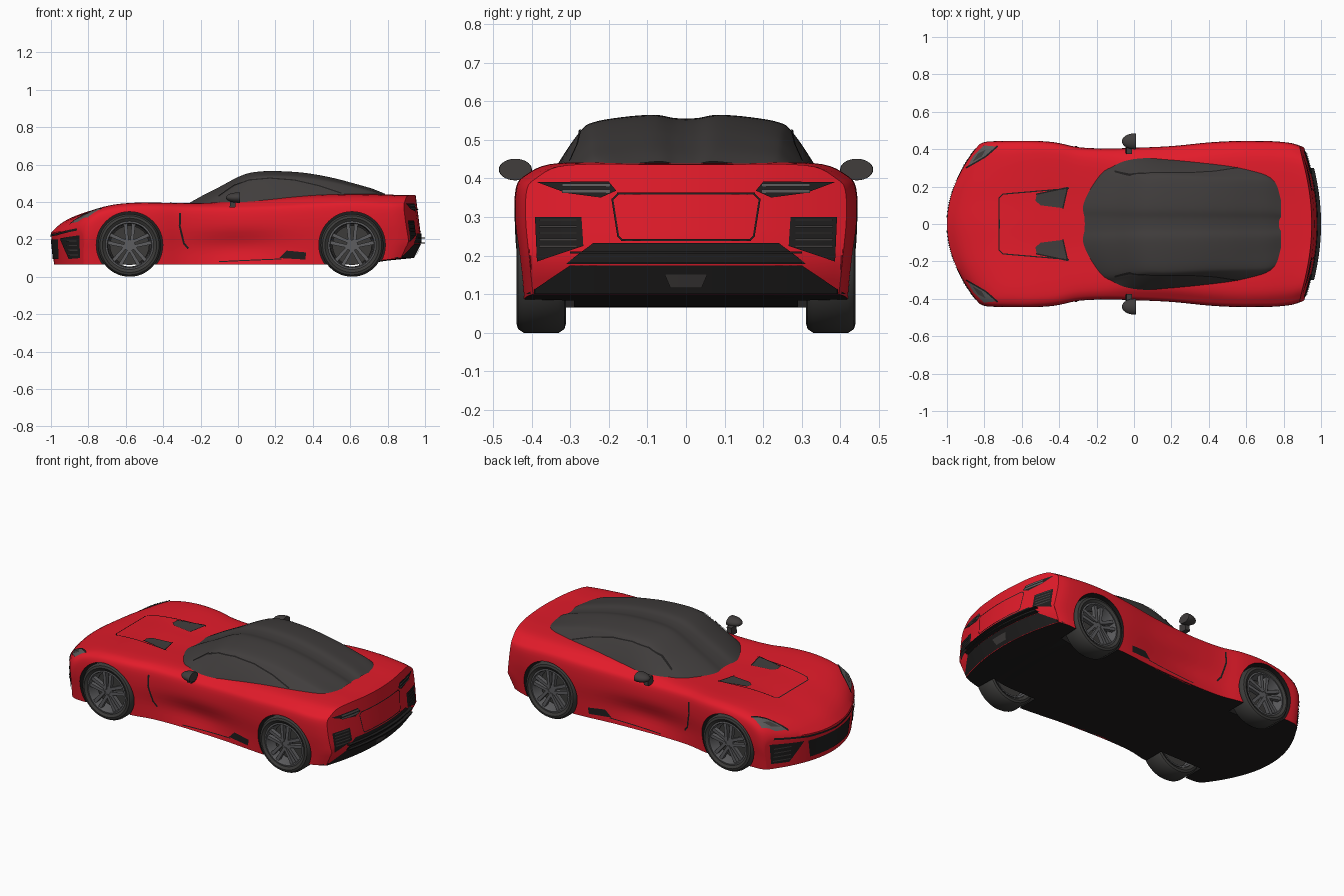
import bpy, bmesh, math
from mathutils import Vector
from mathutils.bvhtree import BVHTree

if "Cube" in bpy.data.objects:
    bpy.data.objects.remove(bpy.data.objects["Cube"])


def material(name, rgb):
    m = bpy.data.materials.new(name)
    m.diffuse_color = (*rgb, 1)
    m.use_nodes = True
    m.node_tree.nodes["Principled BSDF"].inputs["Base Color"].default_value = m.diffuse_color
    return m


RED = material("red paint", (0.76, 0.011, 0.023))
BLACK = material("black trim", (0.014, 0.013, 0.013))
GLASS = material("dark grey roof and glass", (0.052, 0.047, 0.046))
TYRE = material("tyre rubber", (0.045, 0.044, 0.042))
RIM = material("rim grey", (0.11, 0.11, 0.115))
LAMP = material("lamp grey", (0.11, 0.105, 0.105))
WHEELS, R = (-0.58, 0.61), 0.168


def spline(rows, t):
    """Smooth interpolation of table rows keyed by their first column."""
    i = max(k for k in range(len(rows) - 1) if rows[k][0] <= t or k == 0)
    a, b = rows[i], rows[i + 1]
    p, n = rows[max(i - 1, 0)], rows[min(i + 2, len(rows) - 1)]
    h = b[0] - a[0]
    u = (t - a[0]) / h
    out = []
    for k in range(1, len(a)):
        ma = (b[k] - p[k]) / (b[0] - p[0]) * h
        mb = (n[k] - a[k]) / (n[0] - a[0]) * h
        out.append((2*u**3 - 3*u*u + 1)*a[k] + (u**3 - 2*u*u + u)*ma
                   + (3*u*u - 2*u**3)*b[k] + (u**3 - u*u)*mb)
    return out


def add_grid(bm, rows):
    vs = [[bm.verts.new(p) for p in r] for r in rows]
    for r, s in zip(vs, vs[1:]):
        for j in range(len(r) - 1):
            bm.faces.new((r[j], r[j + 1], s[j + 1], s[j]))


def prism(bm, pts, y0, y1):
    """Extrude an (x, z) outline along y."""
    lo = [bm.verts.new((x, y0, z)) for x, z in pts]
    hi = [bm.verts.new((x, y1, z)) for x, z in pts]
    bm.faces.new(lo)
    bm.faces.new(hi)
    for i in range(len(pts)):
        j = (i + 1) % len(pts)
        bm.faces.new((lo[i], lo[j], hi[j], hi[i]))


def weld(bm):
    bmesh.ops.remove_doubles(bm, verts=bm.verts, dist=1e-5)
    bmesh.ops.recalc_face_normals(bm, faces=bm.faces)


def finish(bm, name, mats, mirror=False, smooth=35):
    if mirror:
        dup = bmesh.ops.duplicate(bm, geom=bm.verts[:] + bm.edges[:] + bm.faces[:])["geom"]
        for v in dup:
            if isinstance(v, bmesh.types.BMVert):
                v.co.y *= -1
        bmesh.ops.reverse_faces(bm, faces=[f for f in dup if isinstance(f, bmesh.types.BMFace)])
    me = bpy.data.meshes.new(name)
    bm.to_mesh(me)
    bm.free()
    ob = bpy.data.objects.new(name, me)
    bpy.context.collection.objects.link(ob)
    for m in mats:
        me.materials.append(m)
    bpy.ops.object.select_all(action='DESELECT')
    ob.select_set(True)
    bpy.context.view_layer.objects.active = ob
    if smooth:
        bpy.ops.object.shade_smooth_by_angle(angle=math.radians(smooth))
    return ob


def clamp(v):
    return min(max(v, 0), 1)


# Body shell: x, half width, bottom, shoulder height, centre height
BODY = [(-1, .425, .066, .265, .235), (-.96, .435, .066, .30, .275), (-.9, .44, .066, .325, .312),
        (-.8, .442, .066, .355, .35), (-.68, .444, .066, .375, .377), (-.55, .445, .066, .387, .388),
        (-.42, .435, .066, .387, .388), (-.3, .41, .066, .382, .387), (-.15, .402, .066, .38, .39),
        (0, .405, .066, .382, .41), (.2, .415, .066, .39, .425), (.4, .435, .066, .402, .437),
        (.55, .443, .066, .41, .44), (.7, .443, .07, .41, .44), (.8, .44, .085, .405, .438),
        (.9, .43, .095, .402, .435), (.95, .415, .10, .402, .436)]


def body_warp(x, y, z):
    """Round the nose and tail in plan and rake their faces."""
    n, t = clamp((-.6 - x) / .4) ** 1.5, clamp((x - .55) / .4) ** 1.5
    x += n * (.95 * y * y + .1 * max(0, .23 - z))
    x += t * (.13 * (.435 - max(z, .19)) - .5 * max(0, .19 - z) - .42 * y * y)
    return Vector((x, y, z))


def body_section(x):
    w, zb, zs, zt = spline(BODY, x)
    h, d = zs - zb, zt - zs
    scoop = .022 * math.exp(-x * x / .06)
    key = [(0, .955*w, zb), (1, .975*w - scoop, zb + .3*h), (2, w, zb + .62*h), (3, .993*w, zb + .9*h),
           (4, .93*w, zs), (5, .8*w, zs + .6*d + .008), (6, .55*w, zs + .9*d + .005),
           (7, .28*w, zt), (8, 0, zt)]
    top = [spline(key, 8 * i / 32) for i in range(33)]
    return top, [(min(y, .955*w), zb) for y, z in top]


bm = bmesh.new()
xs = [-1 + 1.95 * i / 72 for i in range(73)]
secs = [body_section(x) for x in xs]
for s in (1, -1):
    for part in (0, 1):
        add_grid(bm, [[body_warp(x, s*y, z) for y, z in sec[part]] for x, sec in zip(xs, secs)])
    for e in (0, -1):
        add_grid(bm, [[body_warp(xs[e], s*(a[0] + (b[0] - a[0])*k/8), a[1] + (b[1] - a[1])*k/8)
                       for a, b in zip(*secs[e])] for k in range(9)])
weld(bm)
body_bvh = BVHTree.FromBMesh(bm)
body = finish(bm, "body", [RED, BLACK], smooth=None)

# Wheel arches cut out of the body
bm = bmesh.new()
for wx in WHEELS:
    ring = [(wx + .178*math.cos(a*math.tau/48), .17 + .178*math.sin(a*math.tau/48)) for a in range(48)]
    prism(bm, ring, .29, .6)
bmesh.ops.recalc_face_normals(bm, faces=bm.faces)
cutter = finish(bm, "arch_cutter", [], mirror=True, smooth=None)
cutter.hide_render = True
mod = body.modifiers.new("arches", 'BOOLEAN')
mod.object, mod.operation, mod.solver = cutter, 'DIFFERENCE', 'EXACT'
bpy.context.view_layer.objects.active = body
bpy.ops.object.modifier_apply(modifier="arches")
bpy.data.objects.remove(cutter)
for p in body.data.polygons:
    c, n = p.center, p.normal
    in_arch = any(math.hypot(c.x - wx, c.z - .17) < .184 for wx in WHEELS)
    p.material_index = int(n.z < -.6 and c.z < .12 or in_arch and (abs(n.y) < .5 or abs(c.y) < .32))
body.select_set(True)
bpy.context.view_layer.objects.active = body
bpy.ops.object.shade_smooth_by_angle(angle=math.radians(35))

# Cabin: x, base half width, roof half width, height
CABIN = [(-.3, .345, .32, .372), (-.2, .355, .31, .428), (-.1, .365, .295, .478), (0, .37, .28, .53),
         (.07, .37, .275, .553), (.18, .365, .275, .561), (.35, .362, .268, .552), (.5, .36, .262, .526),
         (.62, .348, .258, .495), (.72, .315, .25, .466), (.785, .26, .22, .44)]


def cabin_section(x):
    wb, wr, z = spline(CABIN, x)
    e = .04 - .02 * clamp((x - .4) / .35)
    key = [(0, wb, .37), (1, (wb + wr)/2 + .008, (.365 - e + z)/2), (2, wr, z - e), (3, .88*wr, z - .4*e),
           (4, .6*wr, z - .002), (5, .3*wr, z + .004), (6, .12*wr, z - .004), (7, 0, z - .006)]
    return [spline(key, 7 * i / 28) for i in range(29)]


bm = bmesh.new()
for s in (1, -1):
    add_grid(bm, [[(x + y * y * clamp((.15 - x) / .45), s * y, z) for y, z in cabin_section(x)]
                  for x in [-.3 + 1.085 * i / 40 for i in range(41)]])
weld(bm)
cabin_bvh = BVHTree.FromBMesh(bm)
finish(bm, "cabin", [GLASS])


def stroke(path, w):
    """Quads of width w along a 2D path."""
    quads = []
    for a, b in zip(path, path[1:]):
        a, b = Vector(a), Vector(b)
        d = (b - a).normalized() * w / 2
        n = Vector((-d.y, d.x))
        a, b = a - d, b + d
        quads.append([a + n, b + n, b - n, a - n])
    return quads


def plate(name, polys, axis, mat, bvh=None, off=.004, mirror=True):
    """Project 2D outlines onto a surface as a thin skin, seen from the given axis."""
    i, s = "xyz".index(axis[1]), (1 if axis[0] == "+" else -1)
    u, v = [k for k in range(3) if k != i]
    out = Vector([s if k == i else 0 for k in range(3)])
    bm = bmesh.new()
    for poly in polys:
        vs = []
        for p in poly:
            co = Vector((0, 0, 0))
            co[u], co[v] = p[0], p[1]
            vs.append(bm.verts.new(co))
        bm.faces.new(vs)
    for ax in (u, v):
        lo, hi = min(p.co[ax] for p in bm.verts), max(p.co[ax] for p in bm.verts)
        no = Vector([float(k == ax) for k in range(3)])
        for k in range(1, int((hi - lo) / .02) + 1):
            bmesh.ops.bisect_plane(bm, geom=bm.verts[:] + bm.edges[:] + bm.faces[:],
                                   plane_co=no * (lo + k * .02), plane_no=no)
    miss = []
    for p in bm.verts:
        hit, n, _, _ = (bvh or body_bvh).ray_cast(p.co + out * 2, -out)
        if hit is None:
            miss.append(p)
        else:
            p.co = hit + n * off
    bmesh.ops.delete(bm, geom=miss, context='VERTS')
    bm.normal_update()
    bmesh.ops.reverse_faces(bm, faces=[f for f in bm.faces if f.normal.dot(out) < 0])
    finish(bm, name, [mat], mirror)


def slats(y0, y1, z0, z1, n, w=.009):
    zs = [z0 + (z1 - z0) * (k + .5) / n for k in range(n)]
    return [q for z in zs for q in stroke([(y0, z), (y1, z)], w)]


# Front: grille, corner vents, headlights, hood line
plate("front_grille", [[(-.2, .2), (-.18, .095), (.18, .095), (.2, .2)]], "-x", BLACK, mirror=False)
plate("front_vent", [[(.225, .205), (.3, .095), (.39, .1), (.405, .222)]], "-x", BLACK)
plate("front_vent_slats", slats(.3, .38, .105, .205, 4, .006), "-x", GLASS, off=.008)
plate("nose_seam", stroke([(0, .218), (.2, .228), (.38, .252)], .012), "-x", BLACK)
plate("headlight", [[(-.89, .30), (-.855, .365), (-.8, .418), (-.73, .412), (-.79, .36)]], "+z", LAMP)
plate("headlight_edge", stroke([(-.89, .30), (-.79, .36), (-.73, .412)], .008), "+z", BLACK, off=.006)
plate("headlight_core", [[(-.86, .33), (-.83, .375), (-.79, .395), (-.81, .36)]], "+z", GLASS, off=.007)
plate("hood_seam", stroke([(-.35, .19), (-.7, .16), (-.72, .14), (-.72, 0)], .006), "+z", BLACK)
plate("hood_vent", [[(-.52, .16), (-.355, .195), (-.38, .085), (-.5, .1), (-.527, .125)]], "+z", GLASS)
plate("hood_vent_edge", stroke([(-.52, .16), (-.355, .195), (-.38, .085)], .007), "+z", BLACK, off=.006)

# Sides: fender slot, sill inlet, window frame
plate("fender_slot", stroke([(-.31, .335), (-.312, .27), (-.29, .18), (-.27, .155)], .01), "+y", BLACK)
plate("sill_inlet", [[(.22, .1), (.36, .092), (.365, .13), (.26, .14)]], "+y", BLACK)
plate("sill_seam", stroke([(-.1, .08), (.23, .095)], .005), "+y", BLACK)
plate("window_frame", stroke([(-.1, .43), (-.02, .485), (.06, .515), (.17, .525), (.3, .515), (.43, .485),
                              (.55, .445)], .006), "+y", BLACK, cabin_bvh)

# Rear: lamps, vents, panel seam, bar, diffuser
plate("tail_lamp", [[(.18, .368), (.2, .392), (.385, .39), (.31, .362), (.22, .35)]], "+x", BLACK)
plate("tail_lamp_strips", slats(.2, .315, .358, .39, 2, .009), "+x", LAMP, off=.008)
plate("rear_vent", [[(.27, .3), (.265, .225), (.385, .185), (.39, .3)]], "+x", BLACK)
plate("rear_vent_slats", slats(.285, .375, .215, .3, 5, .006), "+x", GLASS, off=.008)
plate("rear_panel_seam", stroke([(0, .36), (.175, .36), (.19, .345), (.175, .25), (.165, .24), (0, .24)],
                                .005), "+x", BLACK)
plate("rear_bar", [[(-.31, .18), (.31, .18), (.24, .232), (-.24, .232)]], "+x", BLACK, mirror=False)
plate("rear_diffuser", [[(-.41, .102), (.41, .102), (.3, .176), (-.3, .176)]], "+x", BLACK, mirror=False)
plate("rear_recess", [[(-.055, .155), (-.04, .12), (.04, .12), (.055, .155)]], "+x", GLASS, off=.008,
      mirror=False)
bm = bmesh.new()
for z in (.178, .205):
    for k in range(20):
        y0, y1 = -.3 + .03 * k, -.27 + .03 * k
        e0, e1 = 1 - .42 * y0 * y0, 1 - .42 * y1 * y1
        for dz in (0, .006):
            add_grid(bm, [[(.9, y0, z + dz), (.9, y1, z + dz)], [(e0, y0, z + dz), (e1, y1, z + dz)]])
        add_grid(bm, [[(e0, y0, z), (e1, y1, z)], [(e0, y0, z + .006), (e1, y1, z + .006)]])
weld(bm)
finish(bm, "rear_lips", [BLACK])


def lathe(bm, prof, wx, n=48):
    add_grid(bm, [[(wx + r*math.cos(a*math.tau/n), .375 + y, R + r*math.sin(a*math.tau/n)) for r, y in prof]
                  for a in range(n + 1)])


# Wheels: tyres, rims with five split spokes, brake discs
tyre, rim, disc = bmesh.new(), bmesh.new(), bmesh.new()
for wx in WHEELS:
    lathe(tyre, [(.126, .052), (.145, .064), (.158, .06), (R, .045), (R, -.045), (.158, -.06),
                 (.145, -.064), (.126, -.052), (.126, .052)], wx)
    lathe(rim, [(.129, .056), (.12, .058), (.115, .045), (.113, -.05), (.125, -.053)], wx)
    for bm, r, y0, y1 in ((rim, .03, .015, .045), (disc, .106, -.02, -.005)):
        prism(bm, [(wx + r*math.cos(a*math.tau/24), R + r*math.sin(a*math.tau/24)) for a in range(24)],
              .375 + y0, .375 + y1)
    for k in range(5):
        a = math.radians(90 + 72 * k)
        d, n = Vector((math.cos(a), math.sin(a))), Vector((-math.sin(a), math.cos(a)))
        for s in (1, -1):
            pts = [d*.015 + n*s*.004, d*.015 + n*s*.02, d*.117 + n*s*.032, d*.12 + n*s*.012]
            prism(rim, [(wx + p.x, R + p.y) for p in pts], .40, .425)
for bm, name, mat in ((tyre, "tyres", TYRE), (rim, "rims", RIM), (disc, "brake_discs", TYRE)):
    weld(bm)
    finish(bm, name, [mat], mirror=True)

# Door mirrors: flat-backed shells on short stalks
bm = bmesh.new()
bmesh.ops.create_uvsphere(bm, u_segments=24, v_segments=14, radius=1)
for v in bm.verts:
    v.co = Vector((.005 + .07 * min(v.co.x, .1), .442 + .043 * v.co.y, .423 + .028 * v.co.z))
prism(bm, [(-.045, .37), (-.015, .37), (-.01, .415), (-.04, .415)], .375, .425)
weld(bm)
finish(bm, "door_mirrors", [GLASS], mirror=True)
